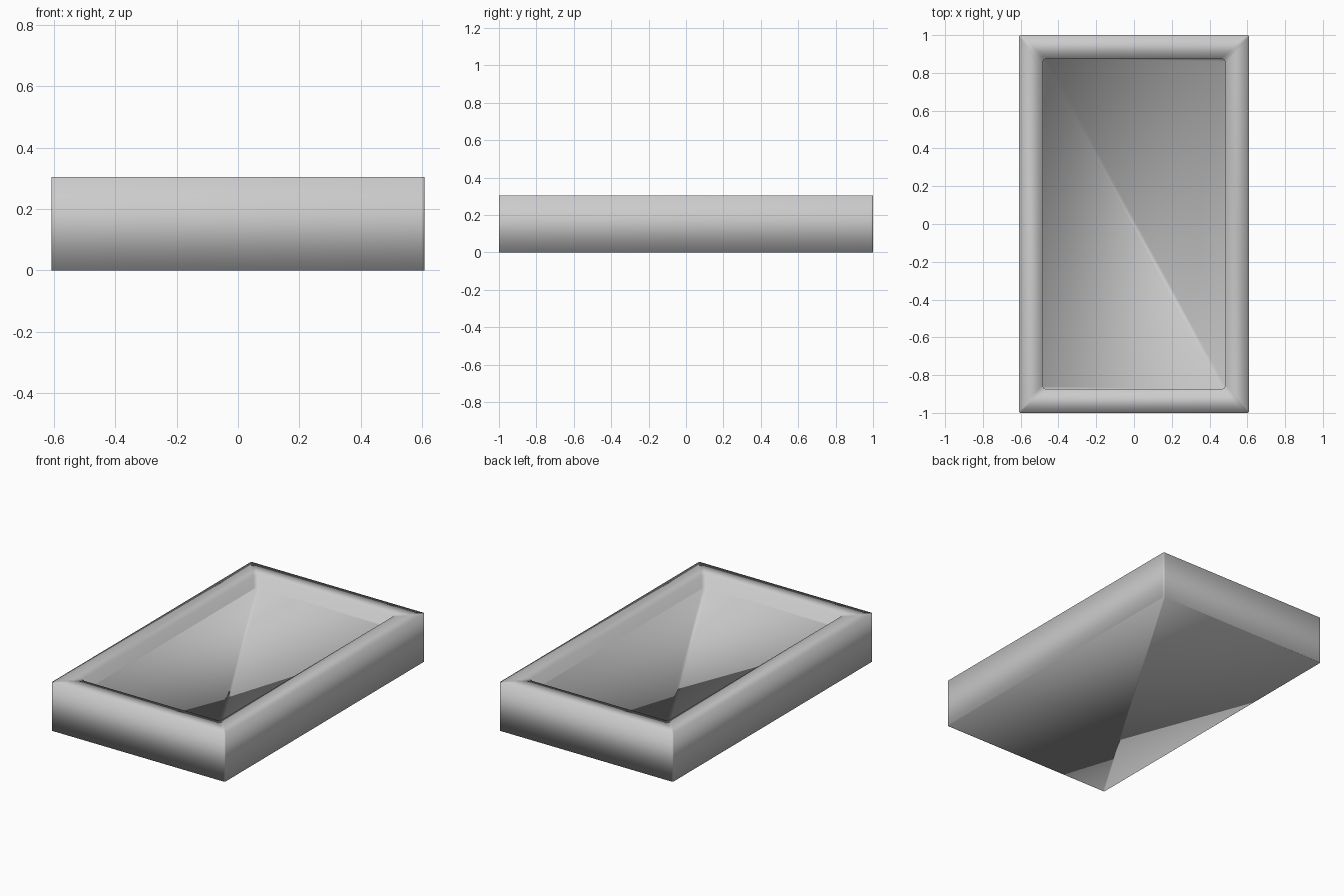
import bpy
import bmesh
from math import cos, sin, pi

cube = bpy.data.objects.get("Cube")
if cube:
    bpy.data.objects.remove(cube, do_unlink=True)

HEIGHT = 0.305
FLOOR = 0.225
STEPS = 4  # segments in each rounded corner


def flat_material(name, colour):
    mat = bpy.data.materials.new(name)
    mat.use_nodes = True
    mat.diffuse_color = colour
    mat.node_tree.nodes["Principled BSDF"].inputs["Base Color"].default_value = colour
    return mat


def rounded_loop(bm, half_x, half_y, radius, z):
    """Counter-clockwise ring of vertices around a rounded rectangle."""
    ring = []
    for corner, (sx, sy) in enumerate([(1, 1), (-1, 1), (-1, -1), (1, -1)]):
        for step in range(STEPS + 1):
            angle = (corner + step / STEPS) * pi / 2
            x = sx * (half_x - radius) + radius * cos(angle)
            y = sy * (half_y - radius) + radius * sin(angle)
            ring.append(bm.verts.new((x, y, z)))
    return ring


def bridge(bm, lower, upper):
    count = len(lower)
    for i in range(count):
        j = (i + 1) % count
        bm.faces.new((lower[i], lower[j], upper[j], upper[i]))


# Tray: outer wall, wide rim, shallow inner wall, then floor and underside
bm = bmesh.new()
rings = [
    rounded_loop(bm, 0.608, 1.0, 0.008, 0),
    rounded_loop(bm, 0.608, 1.0, 0.008, HEIGHT),
    rounded_loop(bm, 0.485, 0.875, 0.025, HEIGHT),
    rounded_loop(bm, 0.485, 0.875, 0.025, FLOOR),
]
for lower, upper in zip(rings, rings[1:]):
    bridge(bm, lower, upper)

# Floor and underside are each split along one diagonal
mid = STEPS // 2
span = STEPS + 1
underside = bm.faces.new(list(reversed(rings[0])))
floor = bm.faces.new(rings[-1])
bmesh.utils.face_split(underside, rings[0][mid], rings[0][mid + 2 * span])
bmesh.utils.face_split(floor, rings[-1][mid + span], rings[-1][mid + 3 * span])
for face in bm.faces:
    face.smooth = True

mesh = bpy.data.meshes.new("tray")
bm.to_mesh(mesh)
bm.free()
mesh.materials.append(flat_material("light grey", (0.6, 0.6, 0.6, 1)))
tray = bpy.data.objects.new("tray", mesh)
bpy.context.collection.objects.link(tray)
